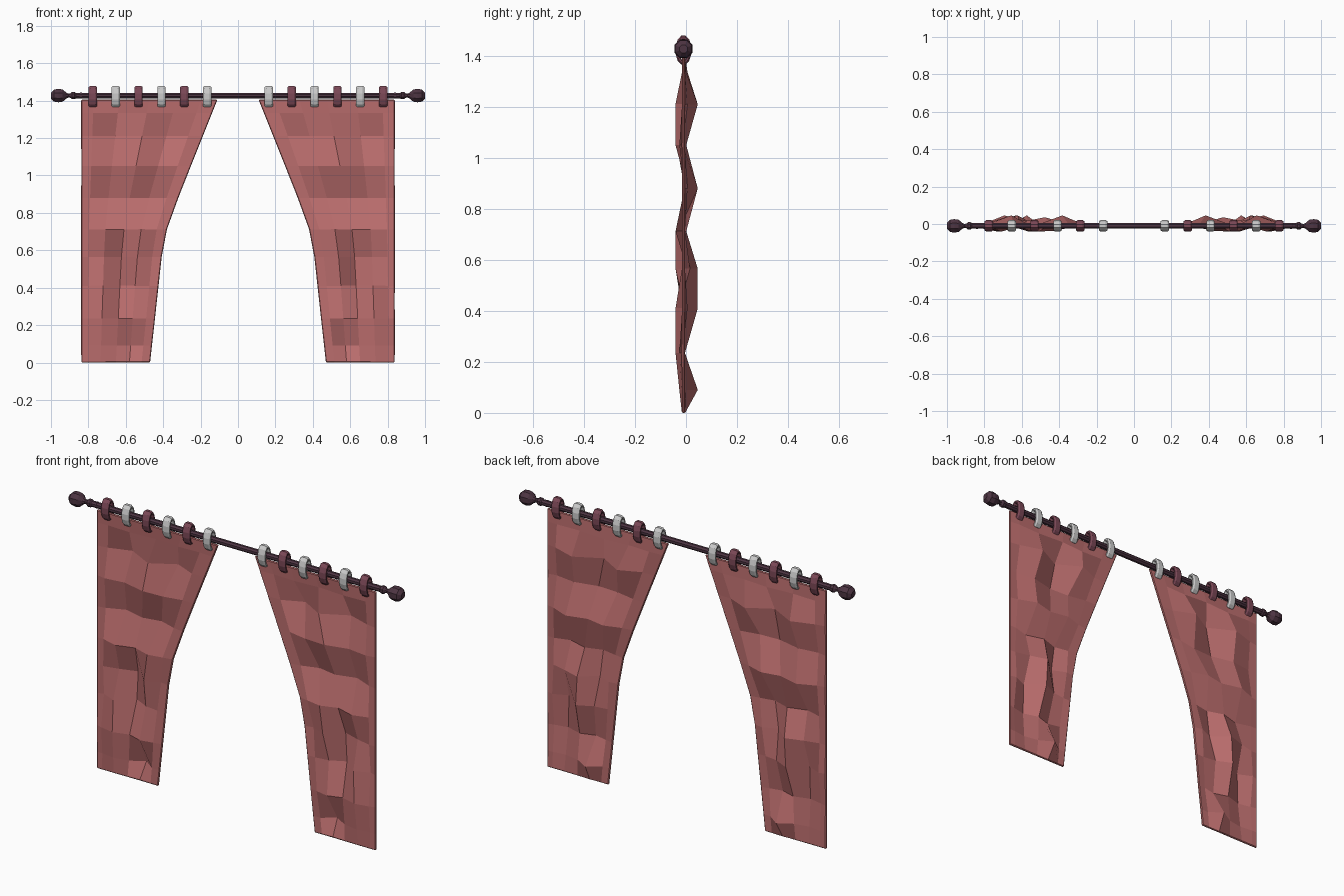
import bpy, bmesh, math

if "Cube" in bpy.data.objects:
    bpy.data.objects.remove(bpy.data.objects["Cube"])

ROD_Y, ROD_Z = -0.01, 1.427


def material(name, rgb):
    m = bpy.data.materials.new(name)
    m.diffuse_color = (*rgb, 1)
    m.use_nodes = True
    m.node_tree.nodes["Principled BSDF"].inputs["Base Color"].default_value = m.diffuse_color
    return m


CLOTH = material("rose_cloth", (0.50, 0.155, 0.155))
DARK = material("dark_rod", (0.075, 0.035, 0.055))
PLUM = material("plum_ring", (0.20, 0.065, 0.095))


def make_object(name, bm, mat=None):
    bmesh.ops.recalc_face_normals(bm, faces=bm.faces)
    me = bpy.data.meshes.new(name)
    bm.to_mesh(me)
    bm.free()
    ob = bpy.data.objects.new(name, me)
    bpy.context.collection.objects.link(ob)
    if mat:
        me.materials.append(mat)
    return ob


def lathe(name, profile, sides, mat=None, z=ROD_Z, squash=0, closed=False):
    """Turn an (x, radius) profile around the x axis; squash narrows it in y."""
    bm = bmesh.new()
    loops = []
    for x, r in profile:
        loop = []
        for i in range(sides):
            a = 2 * math.pi * (i + 0.5) / sides
            loop.append(bm.verts.new((x, ROD_Y + (r - squash) * math.cos(a), z + r * math.sin(a))))
        loops.append(loop)
    pairs = list(zip(loops, loops[1:]))
    if closed:
        pairs.append((loops[-1], loops[0]))
    else:
        bm.faces.new(loops[0])
        bm.faces.new(loops[-1])
    for a, b in pairs:
        for i in range(sides):
            j = (i + 1) % sides
            bm.faces.new((a[i], a[j], b[j], b[i]))
    return make_object(name, bm, mat)


# Rod and turned finials
lathe("rod", [(-0.87, 0.016), (0.87, 0.016)], 8, DARK)
FINIAL = [(1.0, 0.017), (0.983, 0.035), (0.96, 0.039), (0.937, 0.035), (0.919, 0.018),
          (0.907, 0.011), (0.896, 0.013), (0.888, 0.021), (0.873, 0.021),
          (0.863, 0.012), (0.852, 0.012), (0.845, 0.017), (0.835, 0.017)]
for side, label in ((-1, "left"), (1, "right")):
    lathe("finial_" + label, [(side * x, r) for x, r in FINIAL], 8, DARK)

# Curtain rings: oval hoops, alternating plum and grey
HOOP = [(-0.022, 0.046), (-0.022, 0.053), (-0.013, 0.059),
        (0.013, 0.059), (0.022, 0.053), (0.022, 0.046), (0.013, 0.042), (-0.013, 0.042)]
for side, label in ((-1, "left"), (1, "right")):
    for i in range(6):
        cx = side * (0.776 - i * 0.1222)
        lathe(f"ring_{label}_{i + 1}", [(cx + x, r) for x, r in HOOP], 12,
              None if i % 2 else PLUM, z=1.422, squash=0.027, closed=True)

# Curtain: inner edge (z, x), and fold depth in hundredths per row
EDGE = [(0.0, 0.47), (0.573, 0.407), (0.712, 0.38), (0.90, 0.312), (1.41, 0.108)]
COLS = [0.0, 0.09, 0.28, 0.5, 0.7, 0.88, 1.0]
FOLDS = [(1.335, (0.5, 0, 1, 0, 0.5)),
         (1.21, (1, 5, -2.5, 5, 0)),
         (1.05, (-1, 0.5, -2.5, -2, 0)),
         (0.88, (1, 5, 2, 4, 1)),
         (0.712, (0, -2.5, 0.5, -2.5, -1)),
         (0.565, (0, 2, 5, -2.5, 1)),
         (0.41, (1, -2.5, 5, 1, 0)),
         (0.235, (-1, -2.5, 0, -2.5, -1)),
         (0.09, (0, -1, 0.5, 5, 0))]


def inner_x(z):
    for (z0, x0), (z1, x1) in zip(EDGE, EDGE[1:]):
        if z <= z1:
            return x0 + (x1 - x0) * (z - z0) / (z1 - z0)
    return EDGE[-1][1]


def curtain(name, side):
    bm = bmesh.new()
    flat = (0,) * 5
    rows = []
    for z, depth in [(1.405, flat)] + FOLDS + [(0.0, flat)]:
        outer, inner = 0.838, inner_x(z)
        row = []
        for f, d in zip(COLS, (0, *depth, 0)):
            x = outer + (inner - outer) * f
            row.append(bm.verts.new((side * x, ROD_Y + d / 100, z)))
        rows.append(row)
    for a, b in zip(rows, rows[1:]):
        for i in range(len(COLS) - 1):
            bm.faces.new((a[i], a[i + 1], b[i + 1], b[i]))
    ob = make_object(name, bm, CLOTH)
    thick = ob.modifiers.new("thickness", 'SOLIDIFY')
    thick.thickness = 0.012
    thick.offset = 0
    bevel = ob.modifiers.new("soft_hem", 'BEVEL')
    bevel.width = 0.004
    bevel.segments = 1
    bevel.limit_method = 'ANGLE'
    bevel.angle_limit = math.radians(75)


curtain("curtain_left", -1)
curtain("curtain_right", 1)
